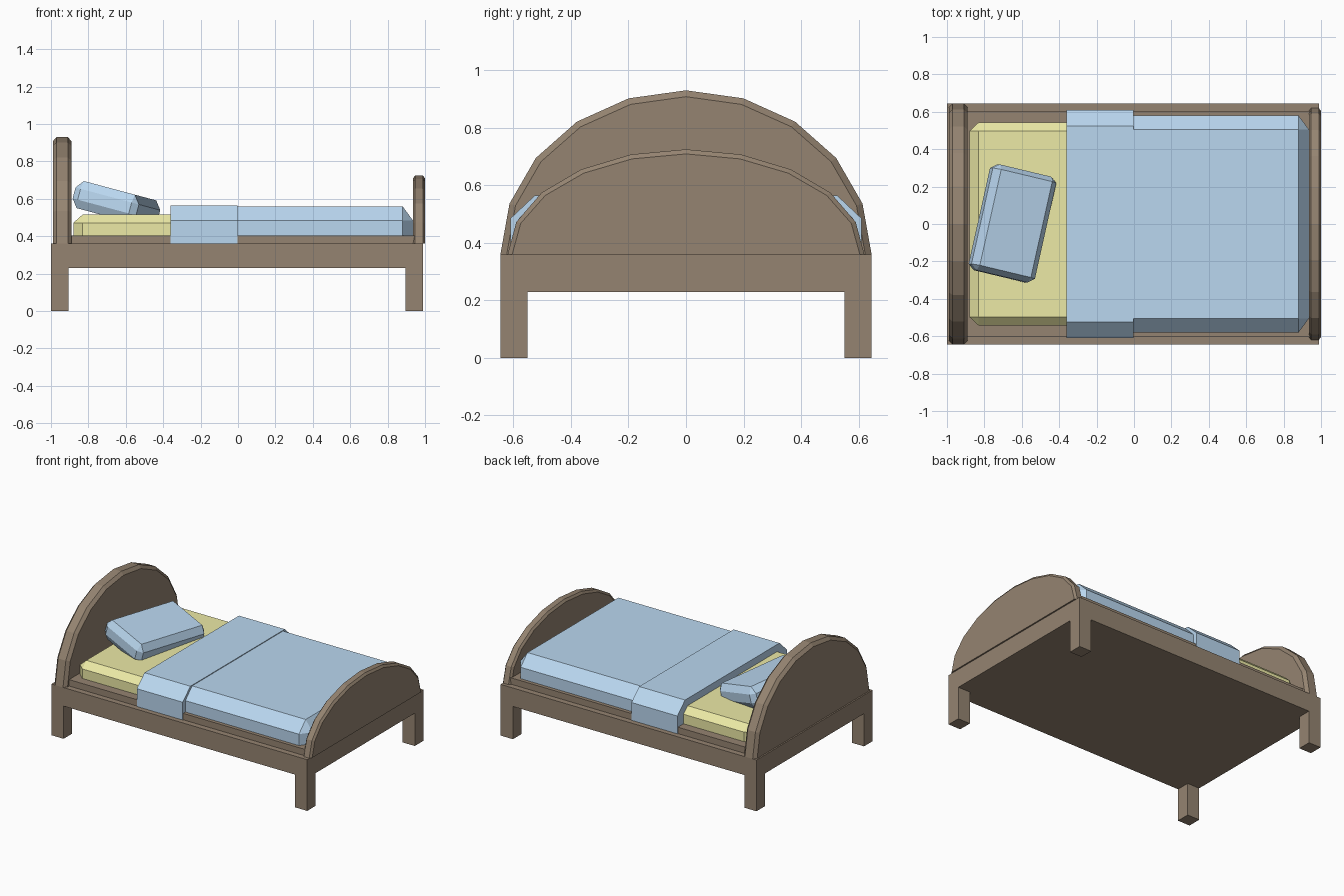
import bpy, bmesh, math
from itertools import product
from mathutils import Matrix

if "Cube" in bpy.data.objects:
    bpy.data.objects.remove(bpy.data.objects["Cube"])


def material(name, rgb):
    m = bpy.data.materials.new(name)
    m.diffuse_color = (*rgb, 1)
    m.use_nodes = True
    m.node_tree.nodes["Principled BSDF"].inputs["Base Color"].default_value = m.diffuse_color
    return m


WOOD = material("wood", (0.30, 0.23, 0.165))
BLUE = material("blue_cloth", (0.49, 0.68, 0.87))
CREAM = material("cream_cloth", (0.84, 0.82, 0.38))


def hull(name, points, mat):
    """Closed flat-faced solid around a set of convex points."""
    bm = bmesh.new()
    for p in sorted({tuple(round(c, 5) for c in p) for p in points}):
        bm.verts.new(p)
    bmesh.ops.convex_hull(bm, input=bm.verts[:])
    bmesh.ops.dissolve_limit(bm, angle_limit=0.01, verts=bm.verts[:], edges=bm.edges[:])
    bmesh.ops.recalc_face_normals(bm, faces=bm.faces[:])
    me = bpy.data.meshes.new(name)
    bm.to_mesh(me)
    bm.free()
    me.materials.append(mat)
    ob = bpy.data.objects.new(name, me)
    bpy.context.collection.objects.link(ob)
    return ob


def box(name, x, y, z, mat):
    return hull(name, product(x, y, z), mat)


def soft_box(name, x, y, z, c, mat, flat_start=False, flat_bottom=True):
    """Box with chamfered edges; c is the chamfer size per axis."""
    pts = []
    for i, j, k in product((0, 1), repeat=3):
        cx = 0 if flat_start and i == 0 else c[0]
        px, py, pz = x[i], y[j], z[k]
        qx = px + cx * (1 - 2 * i)
        qy = py + c[1] * (1 - 2 * j)
        qz = pz + c[2] * (1 - 2 * k)
        if flat_bottom and k == 0:
            pts += [(px, qy, pz), (qx, py, pz)]
        elif cx == 0:
            pts += [(px, qy, pz), (px, py, qz)]
        else:
            pts += [(px, qy, qz), (qx, py, qz), (qx, qy, pz)]
        if cx == 0:
            pts.append((px, py, qz if k else pz))
    return hull(name, pts, mat)


def arch_board(name, x0, x1, a, b, edge, inset):
    """Half-ellipse board with ten sides and chamfered rims."""
    pts = []
    for x, d in ((x0, inset), (x0 + edge, 0), (x1 - edge, 0), (x1, inset)):
        for i in range(11):
            t = math.pi * i / 10
            pts.append((x, (a - d) * math.cos(t), 0.36 + (b - d) * math.sin(t)))
    return hull(name, pts, WOOD)


# Frame, raised slat platform and legs
box("bed_frame", (-1, 0.99), (-0.645, 0.645), (0.23, 0.36), WOOD)
box("platform", (-0.95, 0.96), (-0.605, 0.605), (0.35, 0.405), WOOD)
for xn, xr in (("head", (-1, -0.905)), ("foot", (0.895, 0.99))):
    for yn, yr in (("front", (-0.645, -0.55)), ("back", (0.55, 0.645))):
        box(f"{xn}_{yn}_leg", xr, yr, (0, 0.23), WOOD)

# Arched end boards
arch_board("headboard", -0.99, -0.89, 0.645, 0.57, 0.02, 0.022)
arch_board("footboard", 0.935, 1.0, 0.62, 0.365, 0.012, 0.016)

# Bedding
soft_box("mattress", (-0.88, 0.9), (-0.542, 0.542), (0.40, 0.515),
         (0.048, 0.045, 0.043), CREAM)
soft_box("blanket", (-0.01, 0.935), (-0.58, 0.58), (0.40, 0.56),
         (0.055, 0.075, 0.075), BLUE, flat_start=True)
fold = [(0.61, 0.36), (0.61, 0.485), (0.525, 0.565)]
hull("blanket_fold", [(x, s * y, z) for x in (-0.36, -0.003) for s in (-1, 1)
                      for y, z in fold], BLUE)

# Pillow turned sideways and leaning toward the headboard
pillow = soft_box("pillow", (-0.18, 0.18), (-0.29, 0.29), (-0.075, 0.075),
                  (0.035, 0.027, 0.045), BLUE, flat_bottom=False)
pillow.matrix_world = (Matrix.Translation((-0.65, 0.003, 0.571))
                       @ Matrix.Rotation(math.radians(15), 4, 'Y')
                       @ Matrix.Rotation(math.radians(-13), 4, 'Z'))
